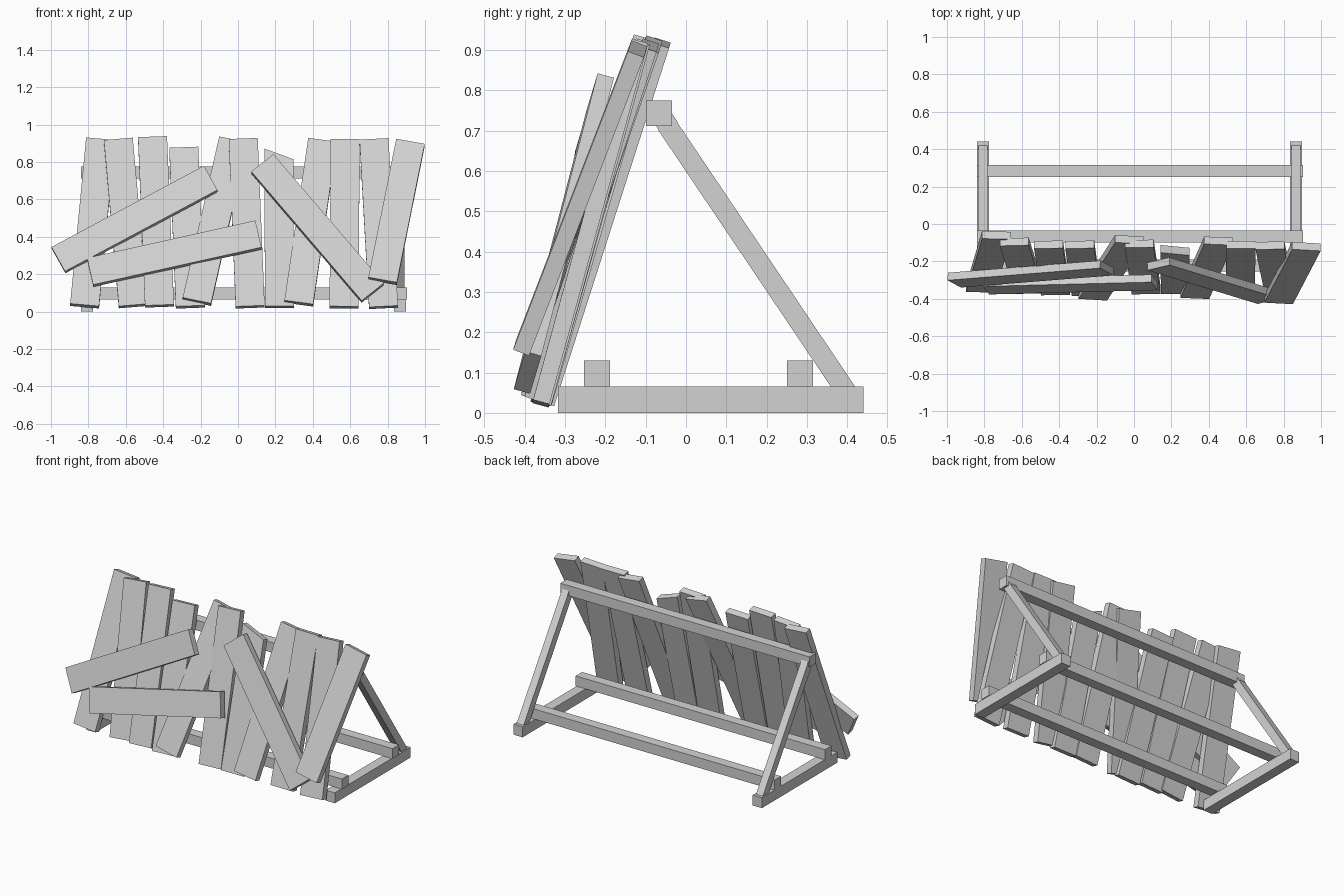
import bpy
from mathutils import Vector, Matrix

cube = bpy.data.objects.get("Cube")
if cube:
    bpy.data.objects.remove(cube, do_unlink=True)

wood = bpy.data.materials.new("pale_grey_wood")
wood.use_nodes = True
grey = (0.65, 0.65, 0.65, 1)
wood.diffuse_color = grey
wood.node_tree.nodes["Principled BSDF"].inputs["Base Color"].default_value = grey

FACES = [(0, 1, 3, 2), (4, 6, 7, 5), (0, 4, 5, 1),
         (2, 3, 7, 6), (0, 2, 6, 4), (1, 5, 7, 3)]


def beam(name, start, end, width, thick, facing, slant=0):
    """Board from start to end; facing is the rough direction of its broad face."""
    start, end = Vector(start), Vector(end)
    along = (end - start).normalized()
    across = Vector(facing).cross(along).normalized()
    normal = along.cross(across)
    verts = []
    for s in (-1, 1):
        for n in (-1, 1):
            for centre, cut in ((start, 0), (end, slant)):
                verts.append(centre + across * s * width / 2
                             + normal * n * thick / 2 + along * s * cut)
    mesh = bpy.data.meshes.new(name)
    mesh.from_pydata(verts, [], FACES)
    mesh.validate()
    mesh.materials.append(wood)
    obj = bpy.data.objects.new(name, mesh)
    bpy.context.collection.objects.link(obj)
    # consistent outward normals
    import bmesh
    bm = bmesh.new()
    bm.from_mesh(mesh)
    bmesh.ops.recalc_face_normals(bm, faces=bm.faces)
    bm.to_mesh(mesh)
    bm.free()
    return obj


UP = (0, 0, 1)
BAR = 0.064

# Floor rails and sloping back struts, one pair at each side
for side, x in (("right", -0.807), ("left", 0.867)):
    beam(side + "_floor_rail", (x, -0.317, 0.033), (x, 0.44, 0.033), BAR, 0.066, UP)
    beam(side + "_back_strut", (x, 0.405, 0.042), (x, -0.048, 0.715), 0.048, 0.05, (0, 1, 0.7))
    beam(side + "_strut_tip", (x, -0.04, 0.705), (x, -0.066, 0.745), 0.048, 0.05, (0, 1, 0.7))

# Long cross bars
for name, y, z in (("front_cross_bar", -0.221, 0.098),
                   ("back_cross_bar", 0.283, 0.098),
                   ("top_cross_bar", -0.067, 0.743)):
    beam(name, (-0.84, y, z), (0.904, y, z), BAR, BAR, UP)

# Leaning planks: bottom (x, y, z), top (x, y, z), slant of the top cut
LEAN = (0, -1, 0.3)
upright = [
    ((-0.82, -0.345, 0.03), (-0.735, -0.06, 0.918), 0),
    ((-0.56, -0.352, 0.03), (-0.64, -0.095, 0.918), 0),
    ((-0.42, -0.36, 0.03), (-0.457, -0.11, 0.93), 0),
    ((-0.255, -0.365, 0.025), (-0.29, -0.11, 0.873), 0),
    ((-0.22, -0.385, 0.053), (-0.025, -0.083, 0.914), 0),
    ((0.065, -0.355, 0.025), (0.028, -0.105, 0.92), 0),
    ((0.222, -0.355, 0.025), (0.218, -0.14, 0.838), 0.03),
    ((0.325, -0.378, 0.044), (0.452, -0.09, 0.912), 0),
    ((0.567, -0.355, 0.023), (0.573, -0.11, 0.918), 0),
    ((0.778, -0.36, 0.023), (0.727, -0.115, 0.918), 0),
    ((0.773, -0.405, 0.163), (0.922, -0.12, 0.903), 0),
]
for i, (low, high, slant) in enumerate(upright, 1):
    beam("upright_plank_%d" % i, low, high, 0.155, 0.042, LEAN, slant)

# Loose planks nailed across the front
crossing = [
    ((-0.96, -0.3, 0.275), (-0.145, -0.235, 0.71)),
    ((-0.79, -0.335, 0.21), (0.11, -0.312, 0.41)),
    ((0.72, -0.393, 0.1), (0.13, -0.213, 0.79)),
]
for i, (first, last) in enumerate(crossing, 1):
    beam("crossing_plank_%d" % i, first, last, 0.153, 0.042, LEAN)
